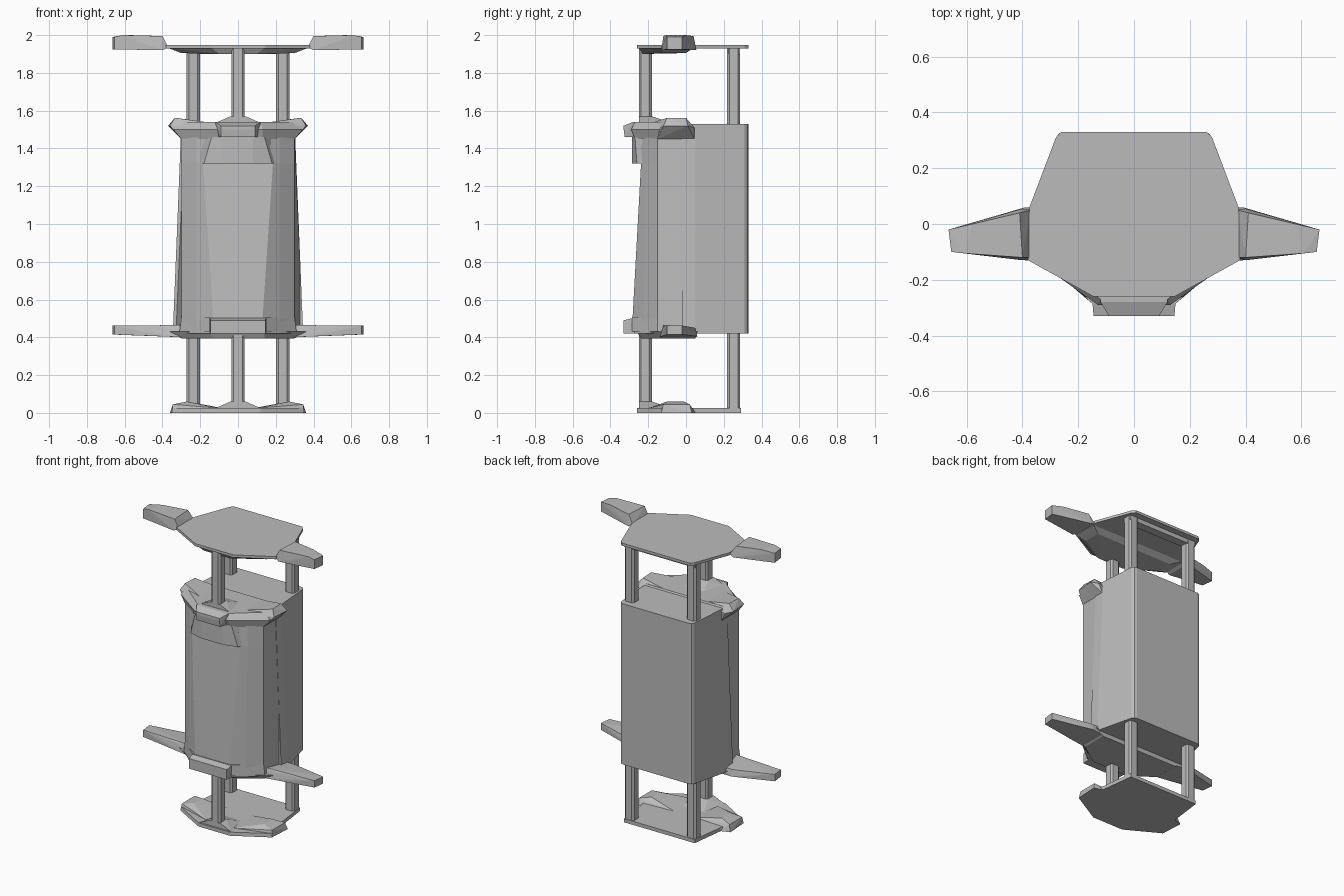
import bpy, bmesh

grey = bpy.data.materials.new("plain grey")
grey.diffuse_color = (0.5, 0.5, 0.5, 1)


def finish(name, bm):
    bmesh.ops.recalc_face_normals(bm, faces=bm.faces[:])
    me = bpy.data.meshes.new(name)
    bm.to_mesh(me)
    bm.free()
    me.materials.append(grey)
    ob = bpy.data.objects.new(name, me)
    bpy.context.collection.objects.link(ob)
    return ob


def loft(name, *levels):
    """Symmetric solid: each level is (half outline back to front, z)."""
    bm = bmesh.new()
    rings = []
    for half, z in levels:
        full = half + [(-x, y) for x, y in reversed(half) if x > 0]
        rings.append([bm.verts.new((x, y, z)) for x, y in full])
    n = len(rings[0])
    for a, b in zip(rings, rings[1:]):
        for i in range(n):
            j = (i + 1) % n
            bm.faces.new((a[i], a[j], b[j], b[i]))
    bm.faces.new(rings[0])
    bm.faces.new(rings[-1])
    return finish(name, bm)


def hull(name, pts, side=1, mirror=False):
    bm = bmesh.new()
    for x, y, z in pts:
        bm.verts.new((x * side, y, z))
        if mirror:
            bm.verts.new((-x, y, z))
    bmesh.ops.remove_doubles(bm, verts=bm.verts[:], dist=1e-5)
    res = bmesh.ops.convex_hull(bm, input=bm.verts[:])
    loose = [v for v in bm.verts if not v.link_faces]
    bmesh.ops.delete(bm, geom=loose, context='VERTS')
    bmesh.ops.dissolve_limit(bm, angle_limit=0.01, verts=bm.verts[:], edges=bm.edges[:])
    return finish(name, bm)


def post(name, x, y, z0, z1, r=0.035, c=0.012):
    pts = [(x + sx * a, y + sy * b, z) for z in (z0, z1) for sx in (-1, 1)
           for sy in (-1, 1) for a, b in ((r, r - c), (r - c, r))]
    hull(name, pts)


# rear block with rounded back corners, flaring at the foot
def rear(w):
    return [(0.25, 0.33), (0.268, 0.325), (0.28, 0.31), (w, 0.05), (w, -0.02)]


loft("rear_block", (rear(0.345), 0.42), (rear(0.30), 1.53))

# flared middle and faceted front column
loft("middle_flare", ([(0.345, 0.05), (0.30, -0.14)], 0.42),
     ([(0.30, 0.05), (0.30, -0.14)], 1.46))
loft("front_column",
     ([(0.30, 0.0), (0.30, -0.15), (0.22, -0.225), (0.13, -0.285)], 0.42),
     ([(0.30, 0.0), (0.30, -0.15), (0.22, -0.225), (0.13, -0.283)], 0.50),
     ([(0.30, 0.0), (0.30, -0.15), (0.22, -0.21), (0.185, -0.238)], 1.32),
     ([(0.30, 0.0), (0.30, -0.15), (0.22, -0.21), (0.16, -0.238)], 1.46))
loft("front_collar", ([(0.22, -0.18), (0.18, -0.26), (0.08, -0.285)], 1.32),
     ([(0.22, -0.18), (0.14, -0.27), (0.08, -0.285)], 1.46))

# cap above the column and base at the foot, with raised ears and front rise
loft("cap", ([(0.30, 0.04), (0.30, -0.15), (0.13, -0.27)], 1.45),
     ([(0.32, 0.045), (0.34, -0.14), (0.13, -0.29)], 1.50),
     ([(0.30, 0.02), (0.30, -0.12), (0.12, -0.27)], 1.54))
loft("base_plate",
     ([(0.27, 0.29), (0.30, 0.05), (0.35, -0.04), (0.35, -0.13), (0.12, -0.26)], 0),
     ([(0.27, 0.29), (0.30, 0.05), (0.34, -0.04), (0.34, -0.13), (0.12, -0.26)], 0.025))
for s, side in ((1, "right"), (-1, "left")):
    hull(side + "_cap_ear", [(0.30, -0.15, 1.45), (0.30, 0.045, 1.45), (0.36, -0.12, 1.52),
                             (0.37, 0.01, 1.52), (0.33, 0.045, 1.51), (0.335, -0.10, 1.562),
                             (0.33, 0.0, 1.562), (0.10, -0.20, 1.53), (0.10, 0.02, 1.53)], s)
    hull(side + "_base_ear", [(0.35, -0.13, 0), (0.36, 0.03, 0), (0.30, 0.05, 0),
                              (0.345, -0.12, 0.045), (0.345, 0.02, 0.045), (0.27, -0.1, 0.06),
                              (0.27, -0.01, 0.06), (0.10, -0.2, 0.025), (0.08, 0.02, 0.025),
                              (0.08, -0.2, 0)], s)
for n, z in (("cap", 1.535), ("base", 0.025)):
    hull(n + "_front_rise", [(0.12, -0.25, z), (0.08, -0.08, z), (0.04, -0.25, z + 0.035),
                             (0.04, -0.18, z + 0.035)], mirror=True)

# front tabs at the top and foot of the body
hull("upper_front_tab", [(0.12, -0.2, 1.46), (0.09, -0.325, 1.46), (0.09, -0.33, 1.50),
                         (0.12, -0.28, 1.54), (0.12, -0.2, 1.54), (0.09, -0.33, 1.52)], mirror=True)
hull("lower_front_tab", [(0.15, -0.2, 0.42), (0.145, -0.33, 0.42), (0.145, -0.33, 0.49),
                         (0.15, -0.27, 0.505), (0.15, -0.2, 0.505)], mirror=True)

# side step at the foot of the column, then the lower deck
loft("lower_step", ([(0.30, 0.0), (0.31, -0.15), (0.15, -0.285)], 0.43),
     ([(0.30, 0.0), (0.30, -0.15), (0.15, -0.285)], 0.505))
loft("lower_deck", ([(0.30, 0.05), (0.30, -0.13), (0.14, -0.24)], 0.395),
     ([(0.36, 0.06), (0.36, -0.13), (0.14, -0.26)], 0.43))

# top deck with a shallow wedge and a rear bar below it
deck = [(0.26, 0.33), (0.28, 0.31), (0.375, 0.06), (0.38, -0.13), (0.145, -0.26)]
loft("top_deck", (deck, 1.93), (deck, 1.948))
hull("top_deck_wedge", [(0.37, 0.04, 1.932), (0.37, -0.13, 1.932), (0.14, -0.25, 1.932),
                        (0.30, 0.0, 1.905), (0.30, -0.12, 1.905), (0.10, -0.23, 1.90)], mirror=True)
hull("rear_bar", [(0.27, y, z) for y in (0.225, 0.285) for z in (1.90, 1.94)], mirror=True)

# wings on the top and lower decks
for s, side in ((1, "right"), (-1, "left")):
    hull(side + "_top_wing", [(0.37, -0.12, 1.935), (0.37, 0.05, 1.935), (0.40, -0.13, 1.92),
                              (0.40, 0.055, 1.92), (0.40, -0.12, 1.995), (0.41, 0.04, 1.995),
                              (0.655, -0.10, 1.925), (0.665, -0.02, 1.925), (0.655, -0.10, 1.99),
                              (0.665, -0.02, 1.99), (0.61, -0.105, 2.0), (0.58, 0.0, 2.0)], s)
    hull(side + "_lower_wing", [(0.28, -0.14, 0.40), (0.28, 0.05, 0.40), (0.28, -0.12, 0.465),
                                (0.28, 0.05, 0.45), (0.39, -0.13, 0.405), (0.39, 0.06, 0.405),
                                (0.39, -0.12, 0.455), (0.39, 0.05, 0.45), (0.655, -0.10, 0.415),
                                (0.665, -0.02, 0.415), (0.655, -0.10, 0.462), (0.665, -0.02, 0.462)], s)

# posts joining the decks to the body
for n, z0, z1 in (("lower", 0.01, 0.43), ("upper", 1.52, 1.94)):
    post(n + "_front_post", 0, -0.215, z0, z1)
    for s, side in ((1, "right"), (-1, "left")):
        post(f"{n}_{side}_rear_post", s * 0.237, 0.252, z0, z1)
